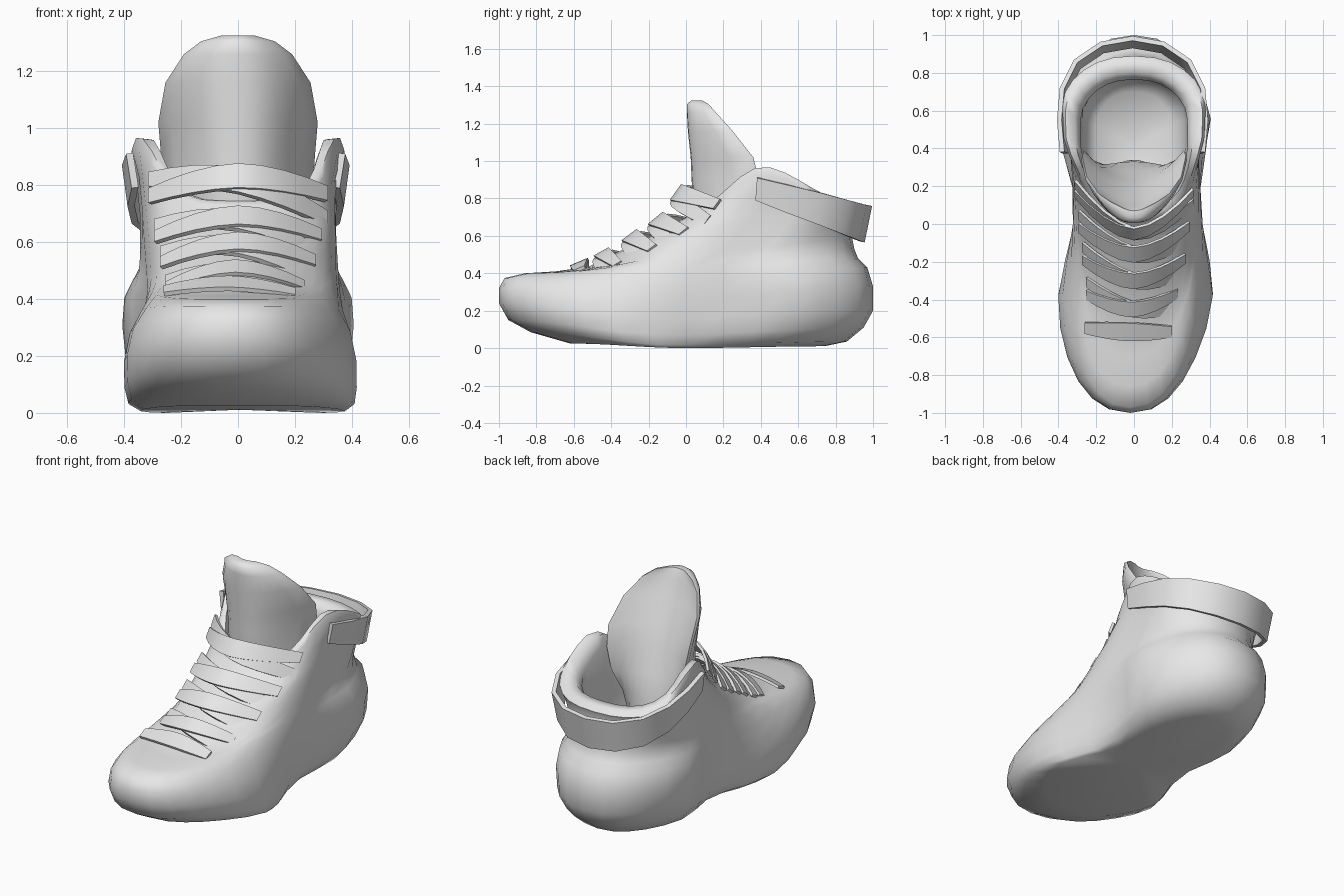
import bpy, bmesh, math
from mathutils import Vector

cube = bpy.data.objects.get("Cube")
if cube:
    bpy.data.objects.remove(cube)

grey = bpy.data.materials.new("plain_grey")
grey.use_nodes = True
grey.diffuse_color = (0.8, 0.8, 0.8, 1)
for node in grey.node_tree.nodes:
    if node.type == "BSDF_PRINCIPLED":
        node.inputs["Base Color"].default_value = grey.diffuse_color


def loft(name, rows, closed=False):
    """Skin a list of equal-length rows; closed rows are rings with capped ends."""
    bm = bmesh.new()
    grid = [[bm.verts.new(p) for p in row] for row in rows]
    count = len(grid[0])
    for low, high in zip(grid, grid[1:]):
        for i in range(count if closed else count - 1):
            j = (i + 1) % count
            bm.faces.new((low[i], low[j], high[j], high[i]))
    if closed:
        for ring in (grid[0], grid[-1]):
            middle = bm.verts.new(sum((v.co for v in ring), Vector()) / count)
            for i in range(count):
                bm.faces.new((ring[i], ring[(i + 1) % count], middle))
        bmesh.ops.recalc_face_normals(bm, faces=bm.faces)
    mesh = bpy.data.meshes.new(name)
    bm.to_mesh(mesh)
    bm.free()
    mesh.materials.append(grey)
    mesh.polygons.foreach_set("use_smooth", [True] * len(mesh.polygons))
    mesh.set_sharp_from_angle(angle=math.radians(60))
    obj = bpy.data.objects.new(name, mesh)
    bpy.context.collection.objects.link(obj)
    return obj


def thicken(obj, thickness, offset):
    """Give a sheet a thickness with crisp rims."""
    mod = obj.modifiers.new("thickness", "SOLIDIFY")
    mod.thickness = thickness
    mod.offset = offset
    crisp = obj.modifiers.new("crisp_rims", "EDGE_SPLIT")
    crisp.split_angle = math.radians(40)


def ease(s, knots, values):
    """Smooth interpolation through values placed at knots."""
    if s <= knots[0]:
        return values[0]
    for k in range(len(knots) - 1):
        if s <= knots[k + 1]:
            t = (s - knots[k]) / (knots[k + 1] - knots[k])
            t = t * t * (3 - 2 * t)
            return values[k] + (values[k + 1] - values[k]) * t
    return values[-1]


def shoe_ring(front, back, heights, widths, half=16):
    """Foot-shaped ring: front and back y, heights and half widths along it."""
    ring = []
    for i in range(half * 2):
        angle = math.pi * i / half
        s = (1 - math.cos(angle)) / 2
        y = front + (back - front) * s
        rounding = max(0, 1 - abs(2 * s - 1) ** 2.3) ** (1 / 2.3)
        x = ease(s, (.25, .58, .82), widths) * rounding
        bend = .02 * math.cos(math.pi * (min(y, .4) + .05) / .9)
        ring.append(((x if i <= half else -x) + bend, y, ease(s, (0, .45, 1), heights)))
    return ring


# Shoe body: sole, upper, padded collar, then down inside to the insole
outer = [
    (-.62, .74, (.025, .0, .01), (.39, .24, .25)),
    (-.83, .86, (.085, .015, .035), (.43, .28, .36)),
    (-.95, .95, (.15, .07, .11), (.44, .31, .42)),
    (-1, 1, (.24, .16, .20), (.44, .32, .46)),
    (-1, 1, (.32, .27, .33), (.415, .33, .475)),
    (-.97, .97, (.375, .36, .43), (.365, .34, .465)),
    (-.86, .92, (.40, .43, .48), (.33, .34, .43)),
    (-.70, .90, (.41, .47, .53), (.32, .34, .40)),
    (-.52, .89, (.435, .52, .58), (.32, .34, .39)),
    (-.33, .885, (.53, .60, .63), (.325, .34, .39)),
    (-.15, .88, (.62, .71, .68), (.33, .34, .39)),
    (0, .88, (.70, .83, .73), (.335, .35, .40)),
]
collar = [
    (.02, .89, (.73, .93, .76), (.33, .38, .42)),
    (.04, .86, (.745, .97, .79), (.32, .365, .40)),
    (.07, .80, (.745, .965, .79), (.29, .315, .35)),
    (.08, .765, (.70, .90, .74), (.27, .285, .31)),
    (.06, .77, (.50, .60, .55), (.27, .285, .31)),
    (.04, .78, (.25, .25, .25), (.26, .27, .30)),
    (.12, .70, (.15, .15, .15), (.20, .20, .22)),
]
loft("shoe_body", [shoe_ring(*r) for r in outer + collar], closed=True)

# Tongue: curved front face and a flatter sloping back that meet at the side edges
# Each row: height, front y, back y, half width, edge y
tongue_rows = []
for z, front, back, width, edge in [
    (.30, .08, .34, .18, .22), (.60, .06, .33, .23, .27), (.75, .04, .28, .26, .34),
    (.90, .03, .23, .27, .37), (1.02, .025, .19, .28, .34), (1.16, .01, .13, .255, .23),
    (1.26, .005, .095, .19, .14), (1.305, .005, .08, .13, .10), (1.325, .03, .07, .06, .065),
]:
    steps = [k / 6 for k in range(-6, 7)]
    ring = [(width * u, front + (edge - front) * abs(u) ** 2.3, z) for u in steps]
    ring += [(-width * u * .98, back + (edge + .02 - back) * u * u, z) for u in steps]
    tongue_rows.append(ring)
loft("tongue", tongue_rows, closed=True)

# Heel strap: one band running round the back of the collar
side = [(.385, .38, .79, .91), (.40, .55, .725, .87), (.385, .72, .665, .83),
        (.31, .87, .61, .79), (.17, .965, .575, .765)]
path = side + [(0, .995, .565, .76)] + [(-x, y, a, b) for x, y, a, b in reversed(side)]
bottom = [(x * .95 - .008, y * .95 + .01, a) for x, y, a, b in path]
top = [(x - .008, y, b) for x, y, a, b in path]
thicken(loft("heel_strap", [bottom, top]), .025, -1)


def lace(name, centre, end, span, skew, drop):
    """Flat ribbon bowed over the throat, slanted by skew along its slope."""
    slope = Vector((0,) + span)
    low, high = [], []
    for k in range(-4, 5):
        u = k / 4
        bow = abs(u) ** 1.7
        p = Vector((centre[0] + end[0] * u,
                    centre[1] + (end[1] - centre[1]) * bow,
                    centre[2] + (end[2] - centre[2]) * bow - drop))
        p += slope * skew * u
        w = slope * (.5 - .2 * bow)
        low.append(p - w)
        high.append(p + w)
    thicken(loft(name, [low, high]), .016, 0)


# Laces: a straight bar at the toe, then crossing pairs up the throat
lace("lace_toe", (-.03, -.57, .455), (.23, -.56, .425), (.095, .04), -.1, 0)
pairs = [
    ((-.01, -.45, .51), (.24, -.37, .445), (.08, .045)),
    ((0, -.30, .60), (.27, -.185, .53), (.08, .06)),
    ((0, -.16, .69), (.29, -.015, .62), (.08, .065)),
    ((0, -.05, .83), (.31, .165, .765), (.06, .085)),
]
for n, (centre, end, span) in enumerate(pairs, 1):
    lace(f"lace_over_{n}", centre, end, span, .05, 0)
    lace(f"lace_under_{n}", centre, end, span, -.8, .015)
